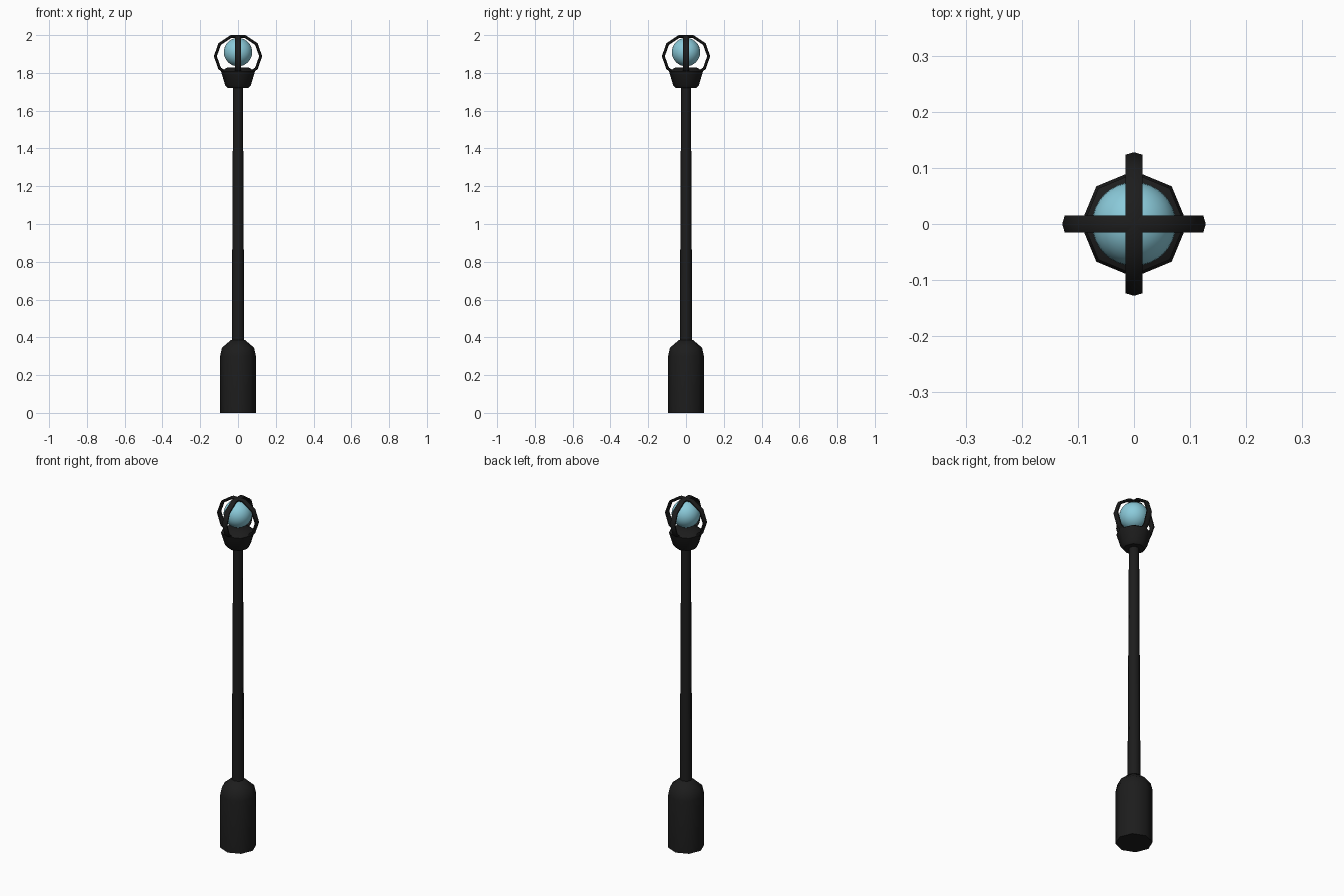
import bpy, bmesh, math
from mathutils import Vector

if "Cube" in bpy.data.objects:
    bpy.data.objects.remove(bpy.data.objects["Cube"])


def material(name, rgb):
    m = bpy.data.materials.new(name)
    m.diffuse_color = (*rgb, 1)
    m.use_nodes = True
    m.node_tree.nodes["Principled BSDF"].inputs["Base Color"].default_value = m.diffuse_color
    return m


BLACK = material("black_metal", (0.012, 0.012, 0.012))
BLUE = material("pale_blue_glass", (0.26, 0.60, 0.71))


def finish(name, bm, mat, angle):
    bmesh.ops.recalc_face_normals(bm, faces=bm.faces)
    me = bpy.data.meshes.new(name)
    bm.to_mesh(me)
    bm.free()
    me.materials.append(mat)
    ob = bpy.data.objects.new(name, me)
    bpy.context.collection.objects.link(ob)
    bpy.ops.object.select_all(action='DESELECT')
    ob.select_set(True)
    bpy.context.view_layer.objects.active = ob
    bpy.ops.object.shade_smooth_by_angle(angle=math.radians(angle))
    return ob


def bridge(bm, a, b):
    n = len(a)
    for i in range(n):
        bm.faces.new((a[i], a[(i + 1) % n], b[(i + 1) % n], b[i]))


def lathe(name, profile, mat, sides=8, angle=50):
    """Closed solid turned around z from (radius, z) pairs."""
    bm = bmesh.new()
    rings = [[bm.verts.new((r * math.cos(math.tau * i / sides),
                            r * math.sin(math.tau * i / sides), z))
              for i in range(sides)] for r, z in profile]
    for a, b in zip(rings, rings[1:]):
        bridge(bm, a, b)
    bm.faces.new(rings[0])
    bm.faces.new(rings[-1])
    return finish(name, bm, mat, angle)


def cage_ring(name, turn):
    """Ten-sided upright hoop with a flattened hexagonal section."""
    section = [(0.008, 0), (0.0035, 0.015), (-0.0035, 0.015),
               (-0.008, 0), (-0.0035, -0.015), (0.0035, -0.015)]
    bm = bmesh.new()
    loops = []
    for i in range(10):
        a = math.tau * i / 10
        loops.append([bm.verts.new(((0.120 + d) * math.cos(a), w,
                                    1.888 + (0.110 + d) * math.sin(a)))
                      for d, w in section])
    for i in range(10):
        bridge(bm, loops[i], loops[(i + 1) % 10])
    ob = finish(name, bm, BLACK, 50)
    ob.rotation_euler.z = turn


# Post: heavy foot, tapering shaft, lamp cup
lathe("base", [(0.095, 0), (0.095, 0.30), (0.085, 0.345), (0.036, 0.387)], BLACK)
lathe("pole", [(0.033, 0.36), (0.026, 1.74)], BLACK)
lathe("lamp_cup", [(0.055, 1.72), (0.068, 1.735), (0.09, 1.808), (0.058, 1.828)], BLACK)

# Glowing globe
bm = bmesh.new()
bmesh.ops.create_uvsphere(bm, u_segments=32, v_segments=16, radius=0.075)
bmesh.ops.translate(bm, verts=bm.verts, vec=Vector((0, 0, 1.91)))
finish("globe", bm, BLUE, 60)

# Two crossed hoops around the globe
for label, turn in (("side", 0), ("front", math.pi / 2)):
    cage_ring(f"cage_ring_{label}", turn)
